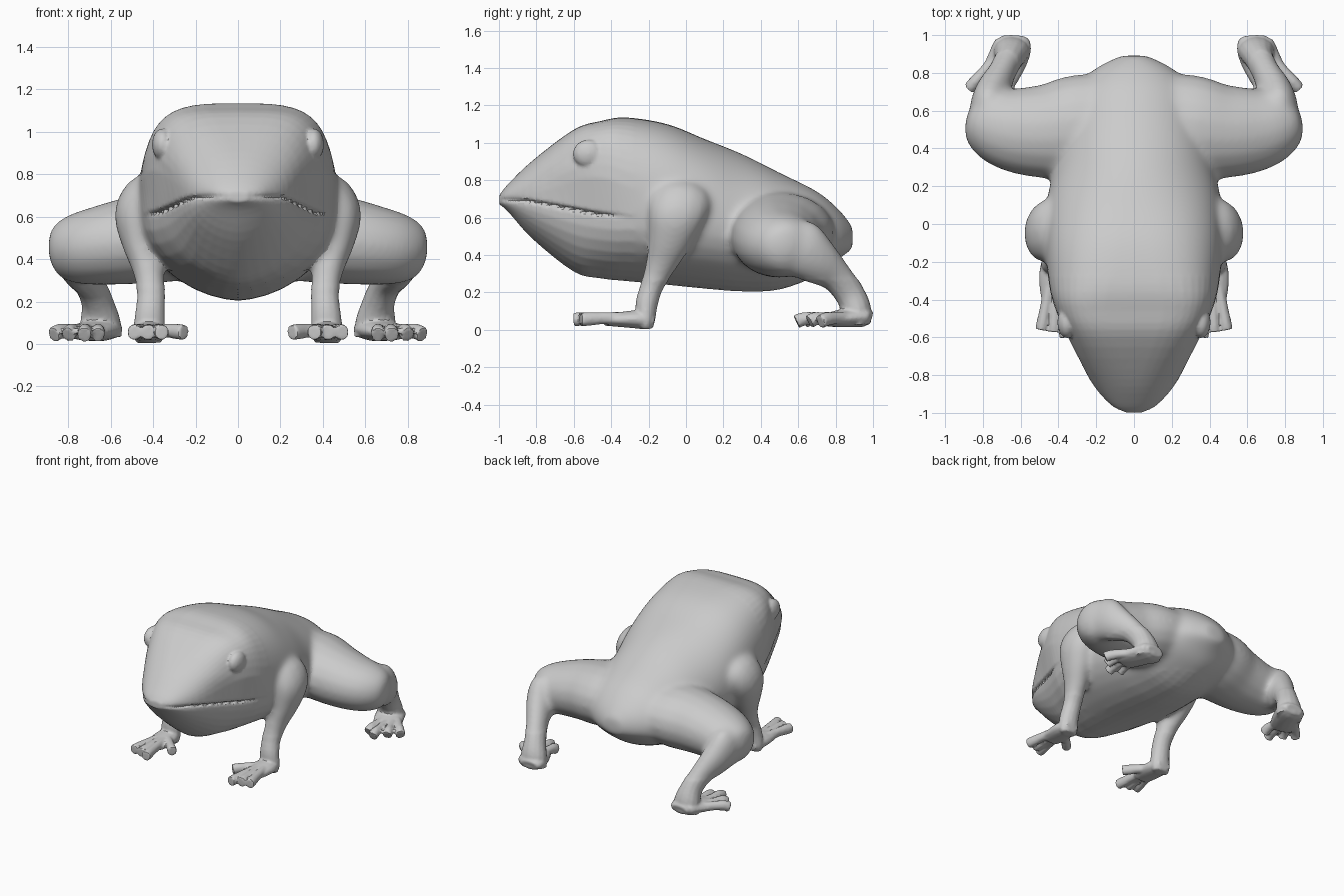
import bpy, bmesh, math
from mathutils import Vector

if "Cube" in bpy.data.objects:
    bpy.data.objects.remove(bpy.data.objects["Cube"])


def catmull(rows, steps):
    """Smoothly resample a list of number tuples."""
    out, n = [], len(rows)
    for i in range(n - 1):
        p = [rows[max(0, min(n - 1, i + k))] for k in (-1, 0, 1, 2)]
        for s in range(steps):
            t = s / steps
            out.append([0.5 * (2 * b + (c - a) * t + (2 * a - 5 * b + 4 * c - d) * t * t
                               + (3 * b - a - 3 * c + d) * t ** 3) for a, b, c, d in zip(*p)])
    out.append(list(rows[-1]))
    return out


parts = []


def loft(name, rings, mirror=True):
    """Skin closed rings of points and cap both ends."""
    bm = bmesh.new()
    vs = [[bm.verts.new(p) for p in r] for r in rings]
    n = len(vs[0])
    for a, b in zip(vs, vs[1:]):
        for i in range(n):
            j = (i + 1) % n
            bm.faces.new((a[i], a[j], b[j], b[i]))
    bm.faces.new(vs[0])
    bm.faces.new(vs[-1])
    finish(name, bm, mirror)


def finish(name, bm, mirror=True):
    """Mirror the part across x and make an object of it."""
    if mirror:
        geo = bm.verts[:] + bm.edges[:] + bm.faces[:]
        copy = bmesh.ops.duplicate(bm, geom=geo)["geom"]
        bmesh.ops.scale(bm, vec=(-1, 1, 1), verts=[g for g in copy if isinstance(g, bmesh.types.BMVert)])
    bmesh.ops.recalc_face_normals(bm, faces=bm.faces[:])
    me = bpy.data.meshes.new(name)
    bm.to_mesh(me)
    bm.free()
    ob = bpy.data.objects.new(name, me)
    bpy.context.collection.objects.link(ob)
    parts.append(ob)


def limb(name, rows, ref, sides=14, steps=4):
    """Elliptical tube; rows are x, y, z, radius across ref, radius along ref."""
    rows = catmull(rows, steps)
    rings = []
    for i, r in enumerate(rows):
        c = Vector(r[:3])
        t = (Vector(rows[min(i + 1, len(rows) - 1)][:3]) - Vector(rows[max(i - 1, 0)][:3])).normalized()
        u = t.cross(Vector(ref)).normalized()
        v = u.cross(t)
        rings.append([c + u * r[3] * math.cos(a) + v * r[4] * math.sin(a)
                      for a in (2 * math.pi * k / sides for k in range(sides))])
    loft(name, rings)


# Body and head: y, half width, top z, mouth z, bottom z, roundness, lower width, groove
SECTIONS = [
    (-0.998, 0.05, 0.72, 0.695, 0.67, 2.0, 0.90, 0.12),
    (-0.95, 0.14, 0.78, 0.695, 0.63, 2.0, 0.92, 0.12),
    (-0.82, 0.25, 0.905, 0.685, 0.485, 2.3, 0.92, 0.11),
    (-0.60, 0.355, 1.07, 0.645, 0.31, 3.8, 0.90, 0.10),
    (-0.46, 0.415, 1.115, 0.62, 0.275, 4.2, 0.91, 0.07),
    (-0.32, 0.455, 1.135, 0.61, 0.26, 3.4, 0.95, 0.0),
    (-0.10, 0.475, 1.10, 0.60, 0.24, 2.7, 1.0, 0.0),
    (0.10, 0.465, 1.02, 0.58, 0.22, 2.3, 1.0, 0.0),
    (0.30, 0.425, 0.94, 0.54, 0.205, 2.0, 1.0, 0.0),
    (0.50, 0.39, 0.84, 0.50, 0.215, 2.0, 1.0, 0.0),
    (0.70, 0.33, 0.74, 0.48, 0.29, 2.0, 1.0, 0.0),
    (0.82, 0.21, 0.64, 0.48, 0.38, 2.0, 1.0, 0.0),
    (0.892, 0.07, 0.55, 0.48, 0.43, 2.0, 1.0, 0.0),
]
rings = []
for y, w, top, mid, bot, n, low, groove in catmull(SECTIONS, 4):
    lip = 0.012 if groove > 0.005 else 0.004
    half = []
    for k in range(13):
        a = math.pi / 2 * (1 - k / 12)
        z = mid + lip + (top - mid - lip) * math.sin(a) ** (2 / n)
        tuck = 1 - (1 - low) * 0.8 * max(0, 1 - (z - mid) / 0.2)
        half.append((w * tuck * max(0, math.cos(a)) ** (2 / n), z))
    half.append((w * (low - groove), mid))
    for k in range(9):
        a = math.pi / 2 * k / 8
        half.append((w * low * max(0, math.cos(a)) ** 1.2, mid - lip - (mid - lip - bot) * math.sin(a)))
    half[0], half[-1] = (0, top), (0, bot)
    rings.append([(x, y, z) for x, z in half] + [(-x, y, z) for x, z in half[-2:0:-1]])
loft("body", rings, mirror=False)

# Eyes: shallow bulges under the brow
bm = bmesh.new()
bmesh.ops.create_uvsphere(bm, u_segments=16, v_segments=10, radius=0.085)
for v in bm.verts:
    v.co = Vector((v.co.x * 0.6 + 0.355, v.co.y - 0.52, v.co.z * 0.9 + 0.94))
finish("eyes", bm)

# Front legs
limb("front_leg", [
    (0.35, -0.02, 0.75, 0.08, 0.12), (0.42, -0.03, 0.69, 0.12, 0.17),
    (0.475, -0.05, 0.61, 0.11, 0.155), (0.46, -0.085, 0.48, 0.09, 0.12),
    (0.425, -0.13, 0.36, 0.077, 0.088), (0.41, -0.18, 0.24, 0.066, 0.062),
    (0.415, -0.21, 0.14, 0.07, 0.06), (0.42, -0.215, 0.05, 0.075, 0.05),
    (0.42, -0.215, 0.005, 0.06, 0.035)], (0, 1, 0))
limb("front_palm", [
    (0.42, -0.17, 0.045, 0.05, 0.035), (0.42, -0.24, 0.055, 0.08, 0.05),
    (0.415, -0.34, 0.055, 0.085, 0.042), (0.415, -0.42, 0.05, 0.07, 0.03)], (0, 0, 1))

# Hind legs
limb("thigh", [
    (0.10, 0.54, 0.53, 0.26, 0.19), (0.30, 0.51, 0.515, 0.28, 0.22),
    (0.48, 0.49, 0.49, 0.25, 0.21), (0.64, 0.50, 0.465, 0.225, 0.19),
    (0.77, 0.535, 0.445, 0.185, 0.165), (0.85, 0.56, 0.43, 0.12, 0.12),
    (0.882, 0.57, 0.425, 0.04, 0.04)], (0, 0, 1), sides=18)
limb("shank", [
    (0.77, 0.50, 0.50, 0.10, 0.06), (0.77, 0.60, 0.44, 0.16, 0.10),
    (0.745, 0.70, 0.37, 0.13, 0.095), (0.70, 0.80, 0.29, 0.09, 0.075),
    (0.665, 0.87, 0.20, 0.08, 0.075), (0.65, 0.91, 0.11, 0.08, 0.095),
    (0.645, 0.92, 0.03, 0.07, 0.10)], (1, 0, 0))
limb("hind_foot", [
    (0.635, 0.99, 0.06, 0.07, 0.035), (0.64, 0.95, 0.07, 0.10, 0.055),
    (0.67, 0.87, 0.065, 0.105, 0.052), (0.715, 0.78, 0.055, 0.10, 0.04),
    (0.73, 0.74, 0.05, 0.08, 0.03)], (0, 0, 1))

# Toes: fanned out, with a blunt drooping tip
FRONT = [((0.45, -0.34), (0.49, -0.56)), ((0.415, -0.36), (0.425, -0.57)),
         ((0.39, -0.35), (0.36, -0.60)), ((0.40, -0.28), (0.255, -0.43))]
HIND = [((0.73, 0.88), (0.87, 0.72)), ((0.75, 0.80), (0.80, 0.66)),
        ((0.71, 0.79), (0.725, 0.59)), ((0.66, 0.80), (0.66, 0.63))]
for name, toes, end in (("front_toe", FRONT, 0.055), ("hind_toe", HIND, 0.043)):
    for i, (a, b) in enumerate(toes):
        rows = []
        for t, z, r in ((0, 0.06, 0.036), (0.45, 0.062, 0.033), (0.8, 0.058, 0.037), (1, end, 0.038)):
            rows.append((a[0] + (b[0] - a[0]) * t, a[1] + (b[1] - a[1]) * t, z, r * 0.9, r))
        limb(f"{name}_{i + 1}", rows, (0, 0, 1), sides=10, steps=3)

# Fuse all parts into one skin, softening the shoulder and hip joints most
for ob in parts:
    ob.select_set(True)
body = parts[0]
bpy.context.view_layer.objects.active = body
bpy.ops.object.join()
body.data.remesh_voxel_size = 0.012
bpy.ops.object.voxel_remesh()
joints = body.vertex_groups.new(name="joints")
joints.add([v.index for v in body.data.vertices
            if v.co.z > 0.27 and v.co.y > -0.28], 1.0, 'REPLACE')
for name, count, group in (("soften_joints", 45, "joints"), ("soften_all", 3, "")):
    mod = body.modifiers.new(name, 'SMOOTH')
    mod.iterations, mod.factor, mod.vertex_group = count, 0.5, group
bpy.ops.object.shade_smooth_by_angle(angle=math.radians(50))
